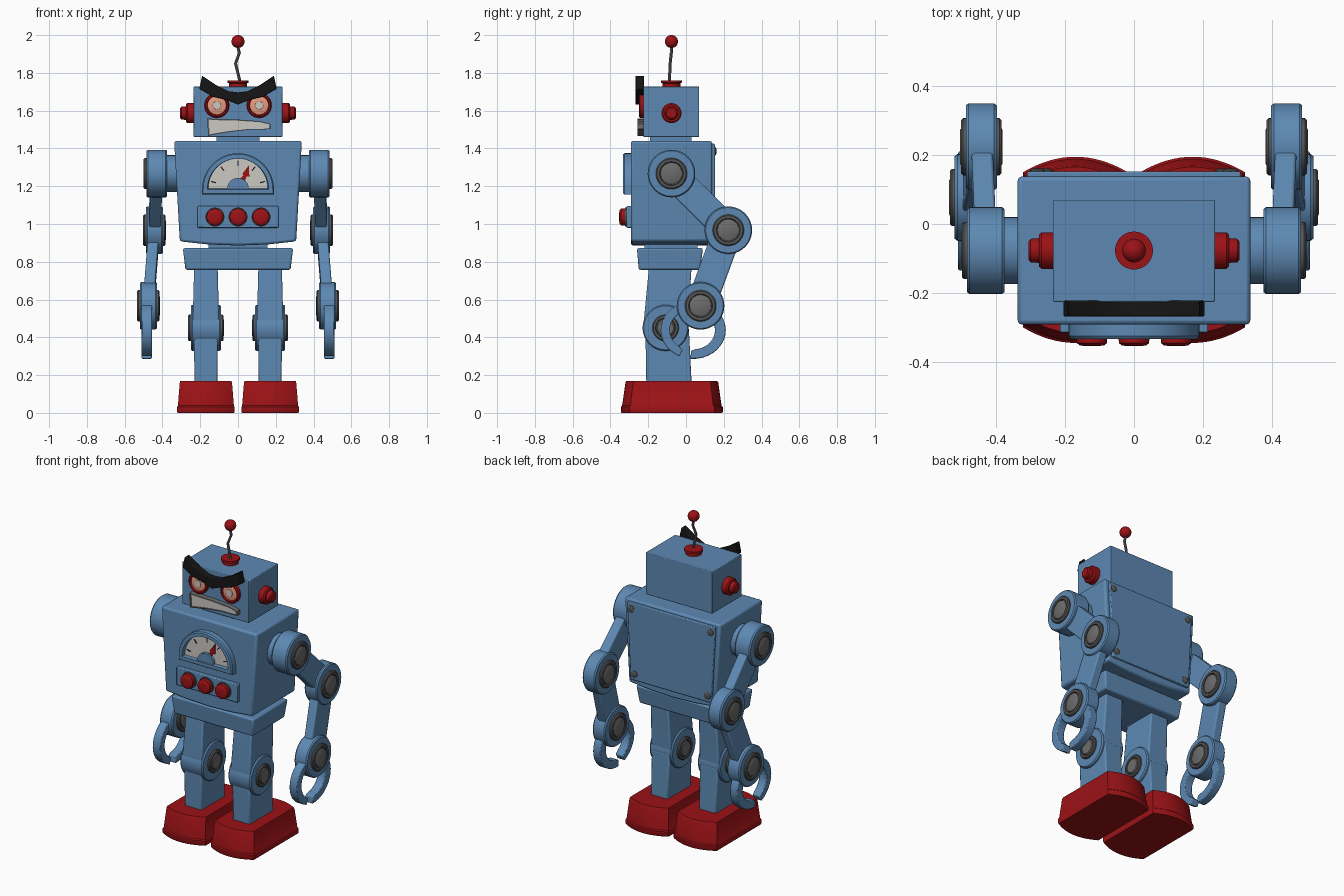
import bpy, bmesh, math
from mathutils import Vector

if "Cube" in bpy.data.objects:
    bpy.data.objects.remove(bpy.data.objects["Cube"])


def material(name, rgb):
    m = bpy.data.materials.new(name)
    m.diffuse_color = (*rgb, 1)
    m.use_nodes = True
    m.node_tree.nodes["Principled BSDF"].inputs["Base Color"].default_value = m.diffuse_color
    return m


BLUE = material("blue_paint", (.11, .25, .45))
RED = material("red_paint", (.33, .006, .008))
BLACK = material("black", (.008, .008, .008))
DARK = material("dark_metal", (.09, .09, .09))
METAL = material("metal", (.15, .15, .15))
WHITE = material("white", (.6, .58, .54))
GLOW = material("eye_glow", (.8, .33, .22))


def loft(name, rings, mat, bevel=0.0):
    """Skin a list of equal-length point rings and cap both ends."""
    bm = bmesh.new()
    vs = [[bm.verts.new(p) for p in ring] for ring in rings]
    n = len(vs[0])
    for a, b in zip(vs, vs[1:]):
        for i in range(n):
            j = (i + 1) % n
            bm.faces.new((a[i], a[j], b[j], b[i]))
    bm.faces.new(vs[0])
    bm.faces.new(vs[-1])
    bmesh.ops.recalc_face_normals(bm, faces=bm.faces)
    me = bpy.data.meshes.new(name)
    bm.to_mesh(me)
    bm.free()
    me.materials.append(mat)
    ob = bpy.data.objects.new(name, me)
    bpy.context.collection.objects.link(ob)
    bpy.ops.object.select_all(action='DESELECT')
    ob.select_set(True)
    bpy.context.view_layer.objects.active = ob
    bpy.ops.object.shade_smooth_by_angle(angle=math.radians(35))
    if bevel:
        mod = ob.modifiers.new("bevel", 'BEVEL')
        mod.width, mod.segments, mod.limit_method = bevel, 2, 'ANGLE'
    return ob


def lathe(name, axis, c, profile, mat, n=40):
    """Revolve (offset, radius) pairs around an axis through c."""
    rings = []
    for d, r in profile:
        ring = []
        for i in range(n):
            t = 2 * math.pi * i / n
            u, v = r * math.cos(t), r * math.sin(t)
            o = {'X': (d, u, v), 'Y': (u, d, v), 'Z': (u, v, d)}[axis]
            ring.append(Vector(c) + Vector(o))
        rings.append(ring)
    return loft(name, rings, mat)


def plate(name, pts, y0, y1, mat, bevel=0.0):
    """Extrude an (x, z) outline along y."""
    return loft(name, [[(x, y, z) for x, z in pts] for y in (y0, y1)], mat, bevel)


def rect(x0, x1, y0, y1, z):
    return [(x0, y0, z), (x1, y0, z), (x1, y1, z), (x0, y1, z)]


def box(name, x0, x1, y0, y1, z0, z1, mat, bevel=0.0):
    return loft(name, [rect(x0, x1, y0, y1, z0), rect(x0, x1, y0, y1, z1)], mat, bevel)


def dome(r, base, cz, y, n=28):
    arc = [(r * math.cos(math.pi * i / n), y, cz + r * math.sin(math.pi * i / n)) for i in range(n + 1)]
    return arc + [(-r, y, base), (r, y, base)]


# Torso, back plate, waist and pelvis
plate("torso", [(-.338, 1.44), (-.308, .908), (-.16, .892), (0, .886), (.16, .892), (.308, .908), (.338, 1.44)],
      -.292, .138, BLUE, .012)
plate("back_plate", [(-.31, 1.425), (-.285, .935), (.285, .935), (.31, 1.425)], .13, .153, BLUE, .005)
for sx in (-1, 1):
    for x, z in ((.28, 1.385), (.258, .975)):
        lathe("back_screw", 'Y', (sx * x, .15, z), [(0, .022), (.006, .022), (.011, .014)], DARK, 16)
box("waist", -.155, .155, -.22, .06, .85, .9, BLUE)
loft("pelvis", [rect(-.278, .278, -.25, .075, .757), rect(-.292, .292, -.26, .09, .872)], BLUE, .01)

# Gauge
loft("gauge_frame", [dome(.19, 1.155, 1.185, -.28), dome(.19, 1.155, 1.185, -.325), dome(.184, 1.161, 1.185, -.333),
                     dome(.162, 1.183, 1.185, -.333), dome(.157, 1.187, 1.19, -.308)], BLUE)
loft("gauge_face", [dome(.157, 1.187, 1.188, -.307), dome(.157, 1.187, 1.188, -.311)], WHITE)
loft("gauge_hub", [dome(.057, 1.186, 1.187, -.305), dome(.057, 1.186, 1.187, -.33)], BLUE)
for deg in (15, 52, 90, 128, 165):
    d = Vector((math.cos(math.radians(deg)), math.sin(math.radians(deg))))
    p = Vector((-d.y, d.x)) * .003
    o = Vector((0, 1.187))
    plate("gauge_tick", [o + d * .12 + p, o + d * .148 + p, o + d * .148 - p, o + d * .12 - p], -.308, -.314, BLACK)
plate("gauge_needle", [(.012, 1.24), (.028, 1.258), (.022, 1.264), (.058, 1.312), (.06, 1.25), (.046, 1.252), (.036, 1.228)],
      -.309, -.318, RED)

# Button panel
box("button_panel", -.215, .215, -.315, -.28, .98, 1.095, BLUE, .005)
for x in (-.122, 0, .122):
    lathe("button_collar", 'Y', (x, -.315, 1.037), [(.005, .05), (-.008, .05)], DARK)
    lathe("button", 'Y', (x, -.315, 1.037), [(0, .045), (-.03, .044), (-.037, .036), (-.039, .02)], RED)

# Head, neck, ears and antenna
box("neck", -.115, .115, -.19, .03, 1.43, 1.48, BLUE)
box("head", -.235, .235, -.226, .07, 1.46, 1.728, BLUE, .004)
for s in (-1, 1):
    lathe("ear", 'X', (0, -.077, 1.587),
          [(s * .23, .053), (s * .268, .053), (s * .276, .046), (s * .276, .036), (s * .3, .034), (s * .306, .026)], RED)
lathe("antenna_base", 'Z', (0, -.077, 0), [(1.725, .047), (1.745, .047), (1.748, .055), (1.76, .055)], RED)
wire = [(.01, -.088, 1.755), (-.013, -.084, 1.85), (.007, -.078, 1.905), (-.004, -.077, 1.95)]
loft("antenna_wire", [[(x + .008 * math.cos(a * math.pi / 4), y + .008 * math.sin(a * math.pi / 4), z) for a in range(8)]
                      for x, y, z in wire], METAL)
lathe("antenna_ball", 'Z', (0, -.077, 1.966),
      [(-.034 * math.cos(t * math.pi / 16), .034 * math.sin(t * math.pi / 16) + .0005) for t in range(17)], RED, 24)

# Eyes, brow and mouth
for s in (-1, 1):
    c = (s * .112, 0, 1.628)
    lathe("eye_ring", 'Y', c, [(-.22, .066), (-.243, .066), (-.25, .06), (-.25, .053), (-.237, .05)], RED)
    lathe("eye_lens", 'Y', c, [(-.23, .05), (-.241, .049), (-.245, .036)], GLOW)
    lathe("eye_pupil", 'Y', c, [(-.24, .023), (-.248, .021)], WHITE)
half = [((-.19, 1.785), (-.205, 1.715)), ((-.12, 1.738), (-.135, 1.675)), ((-.05, 1.703), (-.06, 1.657))]
sections = half + [((0, 1.697), (0, 1.632))] + [((-a, b), (-c, d)) for (a, b), (c, d) in reversed(half)]
loft("brow", [[(t[0], -.222, t[1]), (t[0], -.268, t[1]), (b[0], -.268, b[1]), (b[0], -.222, b[1])]
              for t, b in sections], BLACK, .004)


def mouth(k, y):
    pts = [(-.163, 1.558), (.0, 1.553), (.12, 1.544), (.172, 1.53), (.172, 1.502), (.06, 1.5), (-.05, 1.487), (-.158, 1.467)]
    return [(x * (1 - k * .5), y, 1.517 + (z - 1.517) * (1 - k * 1.8)) for x, z in pts]


loft("mouth_frame", [mouth(0, -.22), mouth(0, -.258), mouth(.1, -.258), mouth(.1, -.244)], METAL)
loft("mouth_plate", [mouth(.08, -.24), mouth(.08, -.252)], WHITE)


def joint(name, x, y, z, h, r, sides, g=.083):
    """Rounded drum on the x axis with ringed metal caps."""
    lathe(name + "_drum", 'X', (x, y, z), [(-h, r - .02), (-h, r - .006), (-h + .008, r), (h - .008, r),
                                           (h, r - .006), (h, r - .02)], BLUE)
    for s in sides:
        lathe(name + "_ring", 'X', (x, y, z), [(s * h * .8, g), (s * (h + .008), g), (s * (h + .014), g * .93),
                                               (s * (h + .014), g * .76), (s * (h + .006), g * .72)], DARK)
        lathe(name + "_cap", 'X', (x, y, z), [(s * h * .8, g * .7), (s * (h + .012), g * .68), (s * (h + .016), g * .6)], METAL)


def bar(name, a, b, w, t, bevel=.008):
    """Flat arm link between two joints, w wide in the yz plane."""
    a, b = Vector(a), Vector(b)
    d = (b - a).normalized()
    p = Vector((0, -d.z, d.y)).normalized() * w / 2
    e = Vector((t / 2, 0, 0))
    loft(name, [[c + p + e, c + p - e, c - p - e, c - p + e] for c in (a, b)], BLUE, bevel)


for s in (-1, 1):
    # Arms
    sh, el, wr = (s * .43, -.077, 1.267), (s * .443, .224, .967), (s * .475, .077, .567)
    lathe("shoulder_axle", 'X', (0, -.077, 1.267), [(s * .3, .097), (s * .4, .097)], BLUE)
    joint("shoulder", *sh, .055, .126, (s,))
    joint("elbow", *el, .045, .126, (-1, 1))
    joint("wrist", *wr, .045, .126, (-1, 1))
    bar("upper_arm", sh, el, .15, .062)
    bar("forearm", el, wr, .155, .058)

    # Claw: an open ring with its gap at the bottom
    rings = []
    for i in range(33):
        a = math.radians(-95 + 340 * i / 32)
        w = .052 if i < 16 else .045
        ri = .157 - w * (.85 if i in (0, 32) else 1)
        pts = []
        for r, e in ((ri, -.027), (.157, -.027), (.157, .027), (ri, .027)):
            pts.append((s * .483 + e, .038 + 1.1 * r * math.cos(a), .438 + .97 * r * math.sin(a)))
        rings.append(pts)
    loft("claw", rings, BLUE, .005)

    # Legs
    cx = s * .17
    loft("thigh", [rect(cx - .062, cx + .062, -.195, .03, .78), rect(cx - .07, cx + .07, -.225, .01, .47),
                   rect(cx - .07, cx + .07, -.225, .01, .42)], BLUE, .008)
    loft("shin", [rect(cx - .06, cx + .06, -.21, .03, .15), rect(cx - .064, cx + .064, -.215, .015, .45)], BLUE, .008)
    joint("knee", cx, -.108, .45, .08, .122, (-1, 1), .07)

    # Feet: bowed ends, lip at the sole
    rings = []
    for k, z in ((.985, 0), (1, .006), (1, .032), (.975, .038), (.91, .16), (.89, .17)):
        t = [-1 + i / 8 for i in range(17)]
        front = [(u, -.3 - .045 * (1 - u * u)) for u in t]
        back = [(-u, .15 + .045 * (1 - u * u)) for u in t]
        rings.append([(cx + .152 * k * u, -.075 + (y + .075) * k, z) for u, y in front + back])
    loft("foot", rings, RED)
